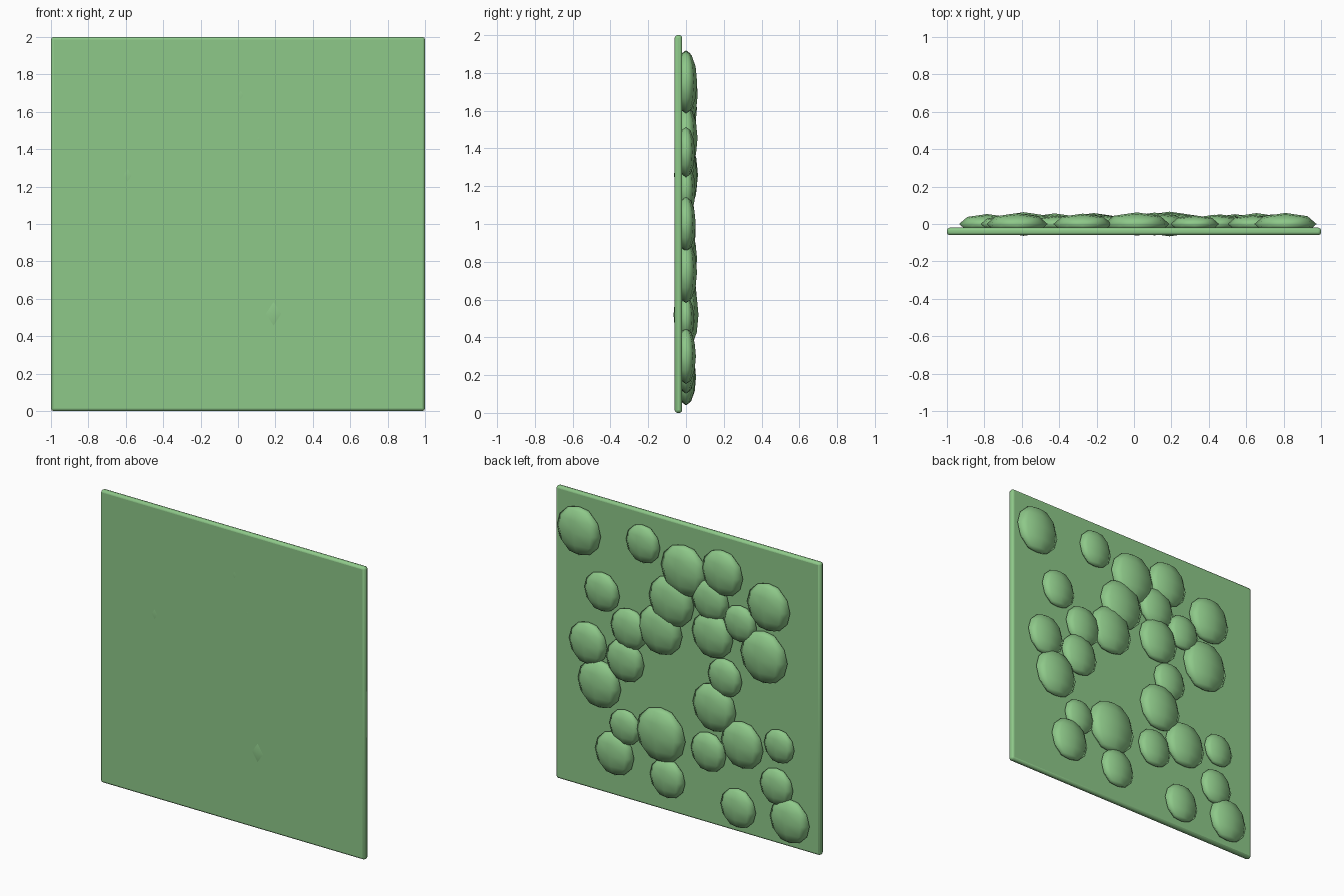
import bpy

if "Cube" in bpy.data.objects:
    bpy.data.objects.remove(bpy.data.objects["Cube"])

mat = bpy.data.materials.new("leaf_green")
mat.diffuse_color = (0.27, 0.58, 0.25, 1)
mat.use_nodes = True
mat.node_tree.nodes["Principled BSDF"].inputs["Base Color"].default_value = mat.diffuse_color


def finish(obj, name):
    obj.name = name
    obj.data.materials.append(mat)
    return obj


# Thin square backing panel with rounded edges
bpy.ops.mesh.primitive_cube_add(size=1, location=(0, -0.04, 1))
panel = finish(bpy.context.object, "panel")
panel.scale = (2, 0.04, 2)
bpy.ops.object.transform_apply(location=False, rotation=False, scale=True)
bevel = panel.modifiers.new("rounded_edges", "BEVEL")
bevel.width = 0.014
bevel.segments = 2
bpy.ops.object.shade_smooth_by_angle()

# Flattened low-poly clumps on the back: x, z, radius
CLUMPS = [
    (.81, 1.75, .166), (.325, 1.79, .13), (.635, 1.38, .134), (.015, 1.69, .175),
    (-.275, 1.75, .156), (-.625, 1.61, .163), (.11, 1.455, .172), (-.185, 1.54, .141),
    (.195, 1.235, .168), (.43, 1.18, .14), (-.2, 1.305, .156), (-.41, 1.44, .125),
    (-.59, 1.26, .178), (.74, 1.0, .145), (.46, .955, .145), (.655, .745, .164),
    (-.295, 1.04, .13), (-.215, .815, .165), (.46, .50, .12), (.19, .52, .186),
    (.54, .30, .148), (.14, .235, .134), (-.17, .5, .134), (-.425, .615, .16),
    (-.705, .68, .115), (-.395, .175, .134), (-.685, .40, .126), (-.785, .19, .15),
]
for i, (x, z, r) in enumerate(CLUMPS, 1):
    bpy.ops.mesh.primitive_uv_sphere_add(segments=8, ring_count=6, radius=r,
                                         location=(x, 0, z))
    clump = finish(bpy.context.object, f"leaf_clump_{i:02d}")
    clump.scale.y = 0.355
    bpy.ops.object.transform_apply(location=False, rotation=False, scale=True)
    bpy.ops.object.shade_smooth()
